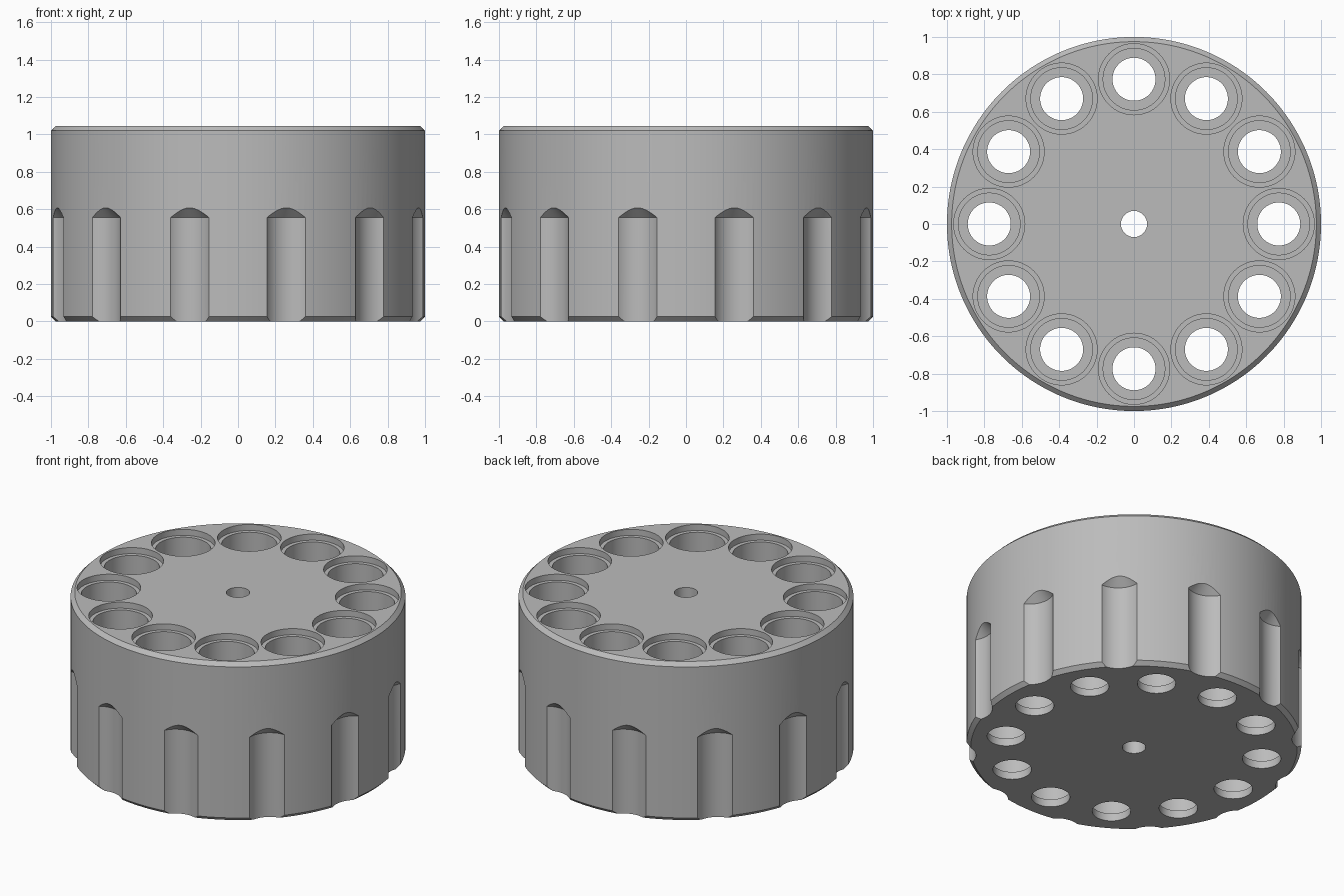
import bpy, bmesh
from math import sin, cos, pi, radians

COUNT = 12
HEIGHT = 1.045
BEVEL = 0.025

if "Cube" in bpy.data.objects:
    bpy.data.objects.remove(bpy.data.objects["Cube"], do_unlink=True)

steel = bpy.data.materials.new("grey_metal")
steel.use_nodes = True
grey = (0.5, 0.5, 0.5, 1)
steel.diffuse_color = grey
steel.node_tree.nodes["Principled BSDF"].inputs["Base Color"].default_value = grey


def lathe(bm, profile, segments, cx=0, cy=0):
    """Closed solid of revolution from (radius, z) points, bottom to top."""
    rings = []
    for r, z in profile:
        if r == 0:
            rings.append([bm.verts.new((cx, cy, z))] * segments)
        else:
            angles = [2 * pi * i / segments for i in range(segments)]
            rings.append([bm.verts.new((cx + r * cos(a), cy + r * sin(a), z)) for a in angles])
    for low, high in zip(rings, rings[1:]):
        for i in range(segments):
            j = (i + 1) % segments
            corners = dict.fromkeys((low[i], low[j], high[j], high[i]))
            bm.faces.new(list(corners))
    if profile[0][0]:
        bm.faces.new(rings[0][::-1])
    if profile[-1][0]:
        bm.faces.new(rings[-1])


def make_object(name, bm):
    bmesh.ops.recalc_face_normals(bm, faces=bm.faces)
    mesh = bpy.data.meshes.new(name)
    bm.to_mesh(mesh)
    bm.free()
    mesh.materials.append(steel)
    ob = bpy.data.objects.new(name, mesh)
    bpy.context.collection.objects.link(ob)
    return ob


def ring_of_cutters(name, profile, segments, radius, offset):
    bm = bmesh.new()
    for k in range(COUNT):
        a = radians(offset + 360 * k / COUNT)
        lathe(bm, profile, segments, radius * cos(a), radius * sin(a))
    return make_object(name, bm)


# Drum with bevelled rims
bm = bmesh.new()
lathe(bm, [(1 - BEVEL, 0), (1, BEVEL), (1, HEIGHT - BEVEL), (1 - BEVEL, HEIGHT)], 192)
drum = make_object("drum", bm)

# Stepped chambers: narrow floor hole, main bore, shallow rim recess
chambers = ring_of_cutters("chamber_cutters", [
    (0.115, -0.1), (0.115, 0.05), (0.165, 0.05), (0.165, HEIGHT - 0.04),
    (0.19, HEIGHT - 0.04), (0.19, HEIGHT + 0.1)], 64, 0.774, 0)

# Outer flutes with conical upper ends
flutes = ring_of_cutters("flute_cutters", [
    (0.145, -0.1), (0.145, 0.555), (0, 0.70)], 96, 1.093, 15)

# Axle hole
bm = bmesh.new()
lathe(bm, [(0.07, -0.1), (0.07, HEIGHT + 0.1)], 48)
axle = make_object("axle_cutter", bm)

cutters = [chambers, flutes, axle]
for cutter in cutters:
    cutter.hide_render = True
    mod = drum.modifiers.new(cutter.name, "BOOLEAN")
    mod.operation = "DIFFERENCE"
    mod.solver = "EXACT"
    mod.object = cutter

# Bake the cuts and discard the helpers
bpy.context.view_layer.update()
graph = bpy.context.evaluated_depsgraph_get()
baked = bpy.data.meshes.new_from_object(drum.evaluated_get(graph))
drum.modifiers.clear()
drum.data = baked
for cutter in cutters:
    bpy.data.objects.remove(cutter, do_unlink=True)
baked.materials.clear()
baked.materials.append(steel)
baked.polygons.foreach_set("material_index", [0] * len(baked.polygons))

bpy.ops.object.select_all(action="DESELECT")
drum.select_set(True)
bpy.context.view_layer.objects.active = drum
bpy.ops.object.shade_smooth_by_angle(angle=radians(20))
